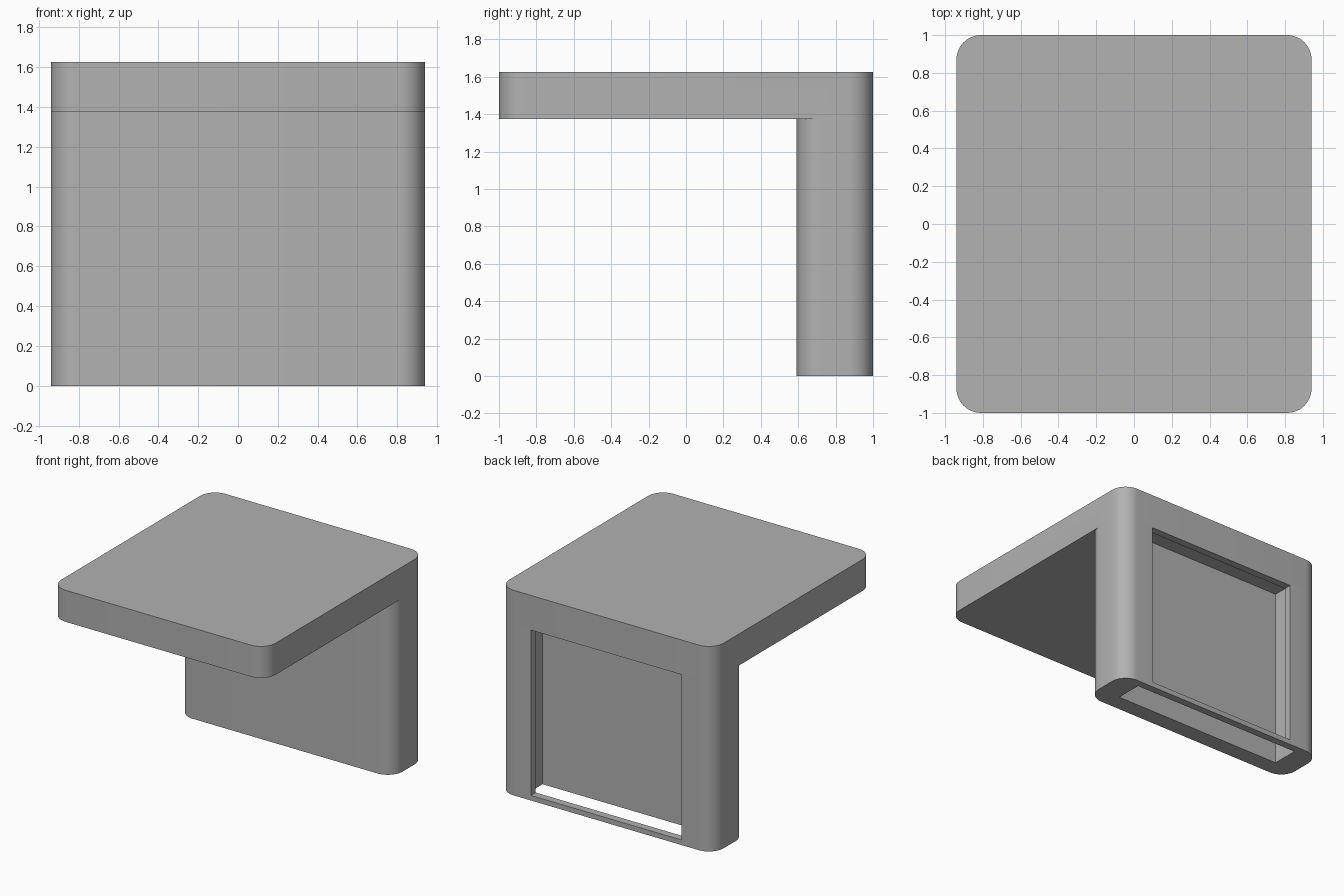
import bpy, bmesh, math

if "Cube" in bpy.data.objects:
    bpy.data.objects.remove(bpy.data.objects["Cube"], do_unlink=True)

HALF_X = 0.94
RADIUS = 0.13
HEIGHT = 1.625

grey = bpy.data.materials.new("plain grey")
grey.use_nodes = True
colour = (0.445, 0.445, 0.445, 1)
grey.diffuse_color = colour
grey.node_tree.nodes["Principled BSDF"].inputs["Base Color"].default_value = colour


def block(name, half_x, y0, y1, z0, z1, radius=0, steps=12):
    """Upright prism over a rectangle, with rounded vertical corners if asked."""
    bm = bmesh.new()
    count = steps if radius else 0
    corners = [(1, y1, -1), (-1, y1, -1), (-1, y0, 1), (1, y0, 1)]
    verts = []
    for quarter, (side, y, inward) in enumerate(corners):
        cx, cy = side * (half_x - radius), y + inward * radius
        for i in range(count + 1):
            a = math.pi / 2 * (quarter + i / max(count, 1))
            verts.append(bm.verts.new((cx + radius * math.cos(a), cy + radius * math.sin(a), z0)))
    base = bm.faces.new(verts)
    top = bmesh.ops.extrude_face_region(bm, geom=[base])["geom"]
    bmesh.ops.translate(bm, vec=(0, 0, z1 - z0),
                        verts=[g for g in top if isinstance(g, bmesh.types.BMVert)])
    bmesh.ops.recalc_face_normals(bm, faces=bm.faces)
    mesh = bpy.data.meshes.new(name)
    bm.to_mesh(mesh)
    bm.free()
    mesh.materials.append(grey)
    obj = bpy.data.objects.new(name, mesh)
    bpy.context.collection.objects.link(obj)
    return obj


def combine(target, tool, operation):
    """Apply a boolean and discard the tool."""
    mod = target.modifiers.new(operation.lower(), 'BOOLEAN')
    mod.operation, mod.solver, mod.object = operation, 'EXACT', tool
    bpy.context.view_layer.objects.active = target
    bpy.ops.object.modifier_apply(modifier=mod.name)
    bpy.data.objects.remove(tool, do_unlink=True)


# Flat top slab joined to the rear upright
stand = block("bracket_body", HALF_X, -1, 1, 1.375, HEIGHT, RADIUS)
upright = block("upright", HALF_X, 0.59, 1, 0, 1.5, RADIUS)
combine(stand, upright, 'UNION')

# Slide-in pocket, open at the bottom
combine(stand, block("pocket_cutter", 0.75, 0.725, 0.94, -0.2, 1.43), 'DIFFERENCE')

# Smaller window through the back, leaving a thin frame
combine(stand, block("window_cutter", 0.66, 0.85, 1.2, 0.04, 1.35), 'DIFFERENCE')

# Smooth rounded corners, crisp edges
bpy.ops.object.select_all(action='DESELECT')
stand.select_set(True)
bpy.context.view_layer.objects.active = stand
bpy.ops.object.shade_smooth_by_angle(angle=math.radians(30))
